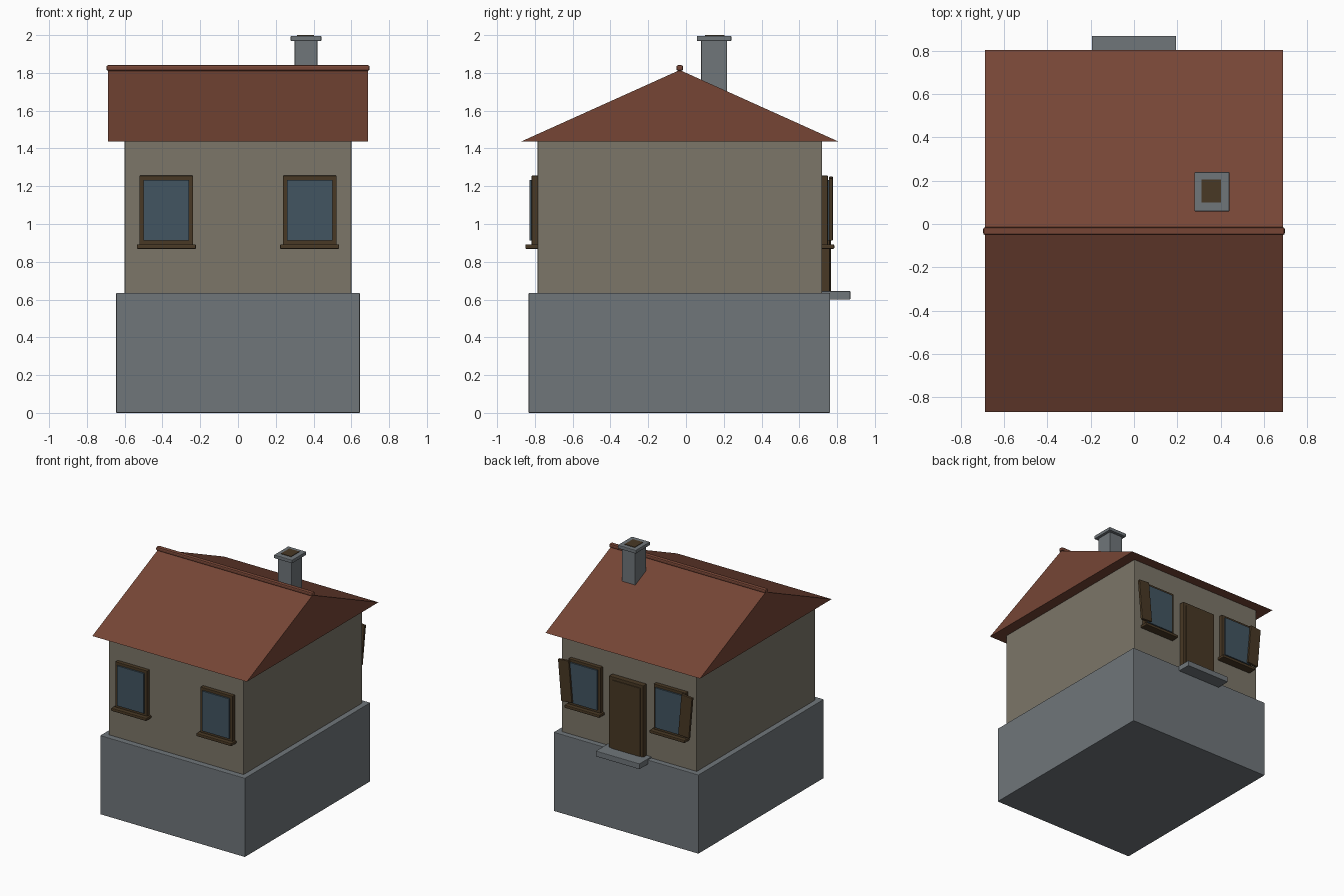
import bpy, bmesh, math

if "Cube" in bpy.data.objects:
    bpy.data.objects.remove(bpy.data.objects["Cube"])

YC = -0.033  # house centre line (the door step shifts the overall bounds)


def material(name, r, g, b):
    m = bpy.data.materials.new(name)
    m.diffuse_color = (r, g, b, 1)
    m.use_nodes = True
    m.node_tree.nodes["Principled BSDF"].inputs["Base Color"].default_value = m.diffuse_color
    return m


STONE = material("stone", 0.16, 0.18, 0.195)
WALL = material("plaster", 0.20, 0.18, 0.14)
TILE = material("roof_tile", 0.18, 0.06, 0.036)
WOOD = material("wood", 0.065, 0.04, 0.018)
GLASS = material("glass", 0.055, 0.09, 0.12)


def mesh_object(name, bm, mat):
    bmesh.ops.recalc_face_normals(bm, faces=bm.faces)
    me = bpy.data.meshes.new(name)
    bm.to_mesh(me)
    bm.free()
    me.materials.append(mat)
    ob = bpy.data.objects.new(name, me)
    bpy.context.collection.objects.link(ob)
    return ob


def box(name, xs, ys, zs, mat, bevel=0.004, tilt=0.0):
    """Bevelled box between the given x, y and z limits, tilted about y."""
    bm = bmesh.new()
    bmesh.ops.create_cube(bm, size=1)
    for v in bm.verts:
        v.co.x *= xs[1] - xs[0]
        v.co.y *= ys[1] - ys[0]
        v.co.z *= zs[1] - zs[0]
    ob = mesh_object(name, bm, mat)
    ob.location = [(a[0] + a[1]) / 2 for a in (xs, ys, zs)]
    ob.rotation_euler.y = tilt
    if bevel:
        mod = ob.modifiers.new("Bevel", "BEVEL")
        mod.width = bevel
        mod.segments = 2
    return ob


# Foundation and walls
box("foundation", (-0.645, 0.645), (-0.833, 0.763), (0, 0.635), STONE)
box("walls", (-0.60, 0.60), (-0.786, 0.72), (0.63, 1.445), WALL)

# Gabled roof: triangular profile extruded along x
bm = bmesh.new()
profile = [(-0.87, 1.438), (0.804, 1.438), (YC, 1.815)]
face = bm.faces.new([bm.verts.new((-0.688, y, z)) for y, z in profile])
ext = bmesh.ops.extrude_face_region(bm, geom=[face])
bmesh.ops.translate(bm, vec=(1.376, 0, 0),
                    verts=[g for g in ext["geom"] if isinstance(g, bmesh.types.BMVert)])
mesh_object("roof", bm, TILE)
box("roof_ridge", (-0.697, 0.697), (YC - 0.018, YC + 0.018), (1.811, 1.841), TILE, 0.009)

# Chimney
box("chimney", (0.30, 0.42), (0.08, 0.217), (1.60, 1.975), STONE)
box("chimney_cap", (0.279, 0.441), (0.058, 0.24), (1.968, 1.996), STONE, 0.005)
box("chimney_flue", (0.313, 0.403), (0.10, 0.205), (1.98, 2.0), WOOD, 0)

# Windows on the front (side -1) and back (side 1) walls
for side, wall in ((-1, "front"), (1, "back")):
    def depth(a, b):
        return sorted((YC + side * a, YC + side * b))
    for sx, lr in ((-1, "left"), (1, "right")):
        def span(a, b):
            return sorted((sx * a, sx * b))
        tag = f"{wall}_{lr}"
        box(f"window_frame_{tag}", span(0.237, 0.522), depth(0.74, 0.784), (0.88, 1.256), WOOD)
        box(f"window_pane_{tag}", span(0.26, 0.499), depth(0.76, 0.796), (0.912, 1.234), GLASS, 0)
        box(f"window_sill_{tag}", span(0.222, 0.536), depth(0.74, 0.818), (0.868, 0.892), WOOD, 0.006)
        # Slightly askew outer shutters, only on the back
        if side == 1:
            box(f"shutter_{lr}", span(0.487, 0.583), depth(0.789, 0.81), (0.915, 1.247),
                WOOD, 0.003, tilt=sx * math.radians(5))

# Back door with step
box("door_frame", (-0.153, 0.153), (0.70, 0.762), (0.63, 1.22), WOOD)
box("door_leaf", (-0.128, 0.128), (0.74, 0.767), (0.64, 1.195), WOOD, 0.003)
box("door_step", (-0.195, 0.195), (0.70, 0.87), (0.60, 0.645), STONE)
